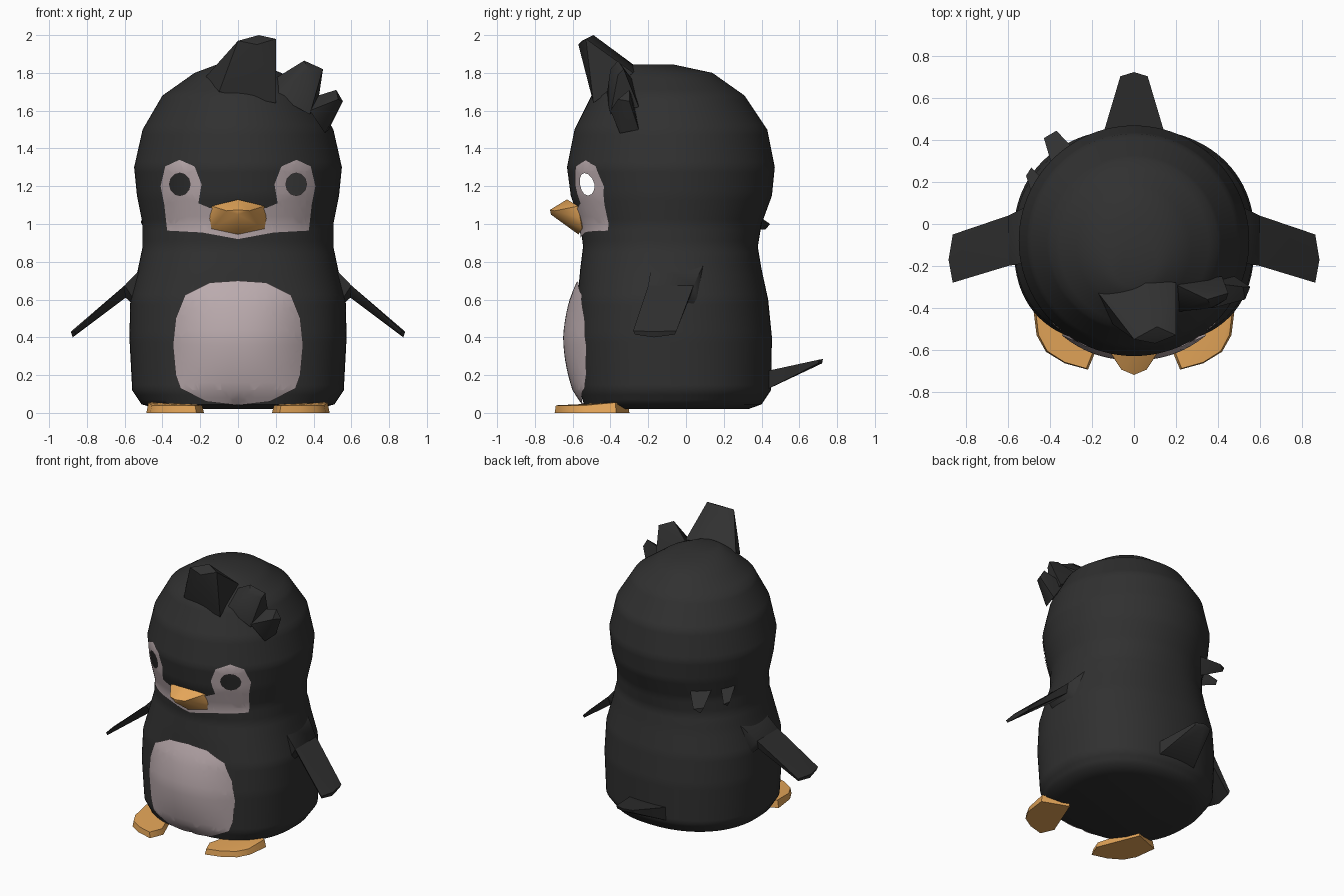
import bpy, bmesh, math
from mathutils import Vector

if "Cube" in bpy.data.objects:
    bpy.data.objects.remove(bpy.data.objects["Cube"])


def material(name, rgb):
    m = bpy.data.materials.new(name)
    m.diffuse_color = (*rgb, 1)
    m.use_nodes = True
    m.node_tree.nodes["Principled BSDF"].inputs["Base Color"].default_value = m.diffuse_color
    return m


BLACK = material("charcoal black", (0.030, 0.030, 0.030))
PALE = material("pale pinkish grey", (0.50, 0.41, 0.425))
ORANGE = material("orange", (0.78, 0.38, 0.10))

# Body profile: height, half width, front y, back y, squareness of the front
ROWS = [(.02, .42, -.45, .33, 2.5), (.045, .51, -.54, .40, 2.6), (.12, .56, -.565, .45, 2.6),
        (.4, .575, -.58, .455, 2.6), (.6, .57, -.575, .435, 2.5), (.76, .53, -.56, .40, 2.3),
        (.88, .505, -.545, .38, 2.15), (1.0, .505, -.56, .40, 2.05), (1.15, .535, -.61, .455, 2),
        (1.3, .55, -.63, .47, 2), (1.5, .505, -.59, .43, 2), (1.68, .40, -.50, .31, 2),
        (1.8, .23, -.38, .14, 2), (1.845, .11, -.30, -.07, 2)]
EYE = (.308, 1.21, .055, .06)


def section(z):
    """Half width, centre y, half depth and squareness at a height."""
    for a, b in zip(ROWS, ROWS[1:]):
        if z <= b[0] or b is ROWS[-1]:
            t = min(1, max(0, (z - a[0]) / (b[0] - a[0])))
            rx, yf, yb, n = [p + (q - p) * t for p, q in zip(a[1:], b[1:])]
            return rx, (yf + yb) / 2, (yb - yf) / 2, n


def front(x, z):
    """y of the body's front surface."""
    rx, cy, ry, n = section(z)
    return cy - ry * max(0, 1 - abs(x / rx) ** n) ** (1 / n)


def finish(name, bm, mat, angle=50):
    me = bpy.data.meshes.new(name)
    bm.to_mesh(me)
    bm.free()
    me.materials.append(mat)
    ob = bpy.data.objects.new(name, me)
    bpy.context.collection.objects.link(ob)
    bpy.ops.object.select_all(action='DESELECT')
    ob.select_set(True)
    bpy.context.view_layer.objects.active = ob
    bpy.ops.object.shade_smooth_by_angle(angle=math.radians(angle))
    return ob


def hull(name, pts, mat, mirror=1):
    """Solid wrapped around a few corner points."""
    bm = bmesh.new()
    for x, y, z in pts:
        bm.verts.new((x * mirror, y, z))
    r = bmesh.ops.convex_hull(bm, input=bm.verts[:])
    junk = [v for v in bm.verts if not v.link_faces]
    bmesh.ops.delete(bm, geom=junk, context='VERTS')
    bmesh.ops.recalc_face_normals(bm, faces=bm.faces[:])
    return finish(name, bm, mat)


def both(pts):
    return pts + [(-x, y, z) for x, y, z in pts if x]


def patch(name, outline, holes, bulge):
    """Thin coloured panel drawn in x, z and laid onto the body's front."""
    bm = bmesh.new()
    for loop in [outline] + holes:
        vs = [bm.verts.new((x, 0, z)) for x, z in loop]
        for i, v in enumerate(vs):
            bm.edges.new((vs[i - 1], v))
    bmesh.ops.triangle_fill(bm, use_beauty=True, edges=bm.edges[:], normal=(0, -1, 0))
    cuts = [((i * .03, 0, 0), (1, 0, 0)) for i in range(-14, 15)]
    cuts += [((0, 0, i * .04), (0, 0, 1)) for i in range(1, 35)]
    for co, no in cuts:
        bmesh.ops.bisect_plane(bm, geom=bm.verts[:] + bm.edges[:] + bm.faces[:],
                               plane_co=co, plane_no=no)
    bm.normal_update()
    bmesh.ops.reverse_faces(bm, faces=[f for f in bm.faces if f.normal.y > 0])
    for v in bm.verts:
        v.co.y = front(v.co.x, v.co.z) - .006 - bulge(v.co.x, v.co.z)
    return finish(name, bm, PALE, 60)


# Body and head in one skin, open behind the eye holes
SEG = 96
heights = []
for a, b in zip(ROWS, ROWS[1:]):
    k = max(1, round((b[0] - a[0]) / .027))
    heights += [a[0] + (b[0] - a[0]) * i / k for i in range(k)]
heights.append(ROWS[-1][0])
bm = bmesh.new()
rings = []
for z in heights:
    rx, cy, ry, n = section(z)
    ring = []
    for i in range(SEG):
        t = 2 * math.pi * i / SEG
        c, s = math.cos(t), math.sin(t)
        e = 2 / (n if s < 0 else min(n, 2.2))
        ring.append(bm.verts.new((rx * math.copysign(abs(c) ** e, c),
                                  cy + ry * math.copysign(abs(s) ** e, s), z)))
    rings.append(ring)
for a, b in zip(rings, rings[1:]):
    for i in range(SEG):
        j = (i + 1) % SEG
        bm.faces.new((a[i], a[j], b[j], b[i]))
bm.faces.new(rings[0][::-1])
bm.faces.new(rings[-1])
hidden = []
for f in bm.faces:
    c = f.calc_center_median()
    if c.y < -.3 and math.hypot(abs(c.x) - EYE[0], c.z - EYE[1]) < .08:
        hidden.append(f)
bmesh.ops.delete(bm, geom=hidden, context='FACES')
finish("body", bm, BLACK)

# Belly panel
half = [(.15, .69), (.28, .625), (.33, .5), (.345, .36), (.33, .2), (.305, .13), (.17, .06)]
outline = [(0, .70)] + half + [(0, .04)] + [(-x, z) for x, z in reversed(half)]
patch("belly", outline, [],
      lambda x, z: .065 * max(0, 1 - (x / .35) ** 2) * max(0, 1 - ((z - .37) / .34) ** 2))

# Face mask with eye holes
half = [(.15, 1.085), (.21, 1.11), (.193, 1.21), (.23, 1.305), (.31, 1.34), (.385, 1.305),
        (.41, 1.2), (.39, 1.1), (.375, .965), (.19, .955)]
outline = [(0, 1.09)] + half + [(0, .92)] + [(-x, z) for x, z in reversed(half)]
holes = [[(s * EYE[0] + EYE[2] * math.cos(k * math.pi / 6),
           EYE[1] + EYE[3] * math.sin(k * math.pi / 6)) for k in range(12)] for s in (-1, 1)]
patch("face_mask", outline, holes, lambda x, z: 0)

# Beak
hull("beak", both([(0, -.63, 1.13), (.14, -.57, 1.095), (.15, -.56, 1.03), (.14, -.55, .975),
                   (0, -.57, .945), (0, -.72, 1.075), (.06, -.695, 1.07), (0, -.715, 1.05),
                   (0, -.5, 1.05)]), ORANGE)

# Head tufts
hull("large_tuft", [(-.17, -.33, 1.78), (.20, -.28, 1.80), (.05, -.26, 1.83), (-.10, -.48, 1.70),
                    (.20, -.49, 1.64), (0, -.55, 1.97), (.11, -.49, 2.0), (.20, -.53, 1.98),
                    (.10, -.57, 1.95)], BLACK)
hull("middle_tuft", [(.18, -.28, 1.76), (.20, -.42, 1.68), (.42, -.25, 1.62), (.38, -.40, 1.58),
                     (.35, -.36, 1.865), (.45, -.33, 1.82), (.44, -.36, 1.79), (.37, -.40, 1.82)],
     BLACK)
hull("small_tuft", [(.36, -.28, 1.66), (.38, -.40, 1.60), (.48, -.25, 1.50), (.46, -.35, 1.48),
                    (.52, -.30, 1.71), (.555, -.30, 1.65), (.53, -.36, 1.66)], BLACK)

# Nape feathers
hull("nape_feather_large", [(-.26, .33, 1.08), (-.38, .24, 1.08), (-.33, .25, .98),
                            (-.37, .445, 1.0), (-.43, .41, 1.01), (-.41, .42, .97)], BLACK)
hull("nape_feather_small", [(-.42, .20, 1.08), (-.48, .12, 1.08), (-.44, .14, 1.0),
                            (-.49, .27, 1.0), (-.515, .23, 1.01), (-.50, .24, .98)], BLACK)

# Tail
hull("tail", both([(.15, .42, .22), (.15, .42, .12), (.065, .705, .282), (.065, .70, .262),
                   (0, .725, .285), (0, .72, .262)]), BLACK)

for s, side in ((-1, "left"), (1, "right")):
    # Shoulder and flipper blade
    root = [(.60, -.20, .675), (.60, .04, .675), (.595, -.16, .61), (.595, .02, .61)]
    hull("shoulder_" + side, root + [(.48, -.18, .80), (.48, .10, .80), (.50, -.16, .52),
                                     (.50, .08, .52)], BLACK, s)
    hull("flipper_" + side, root + [(.865, -.05, .435), (.885, -.17, .43), (.865, -.28, .435),
                                    (.86, -.06, .415), (.875, -.17, .40), (.86, -.27, .415)],
         BLACK, s)
    # Foot
    sole = [(.22, -.695), (.33, -.665), (.42, -.61), (.465, -.53), (.485, -.37), (.30, -.30),
            (.18, -.60)]
    hull("foot_" + side, [(x, y, 0.0) for x, y in sole] +
         [(.33 + (x - .33) * .93, -.5 + (y + .5) * .97, .04 if y < -.5 else .055) for x, y in sole],
         ORANGE, s)
